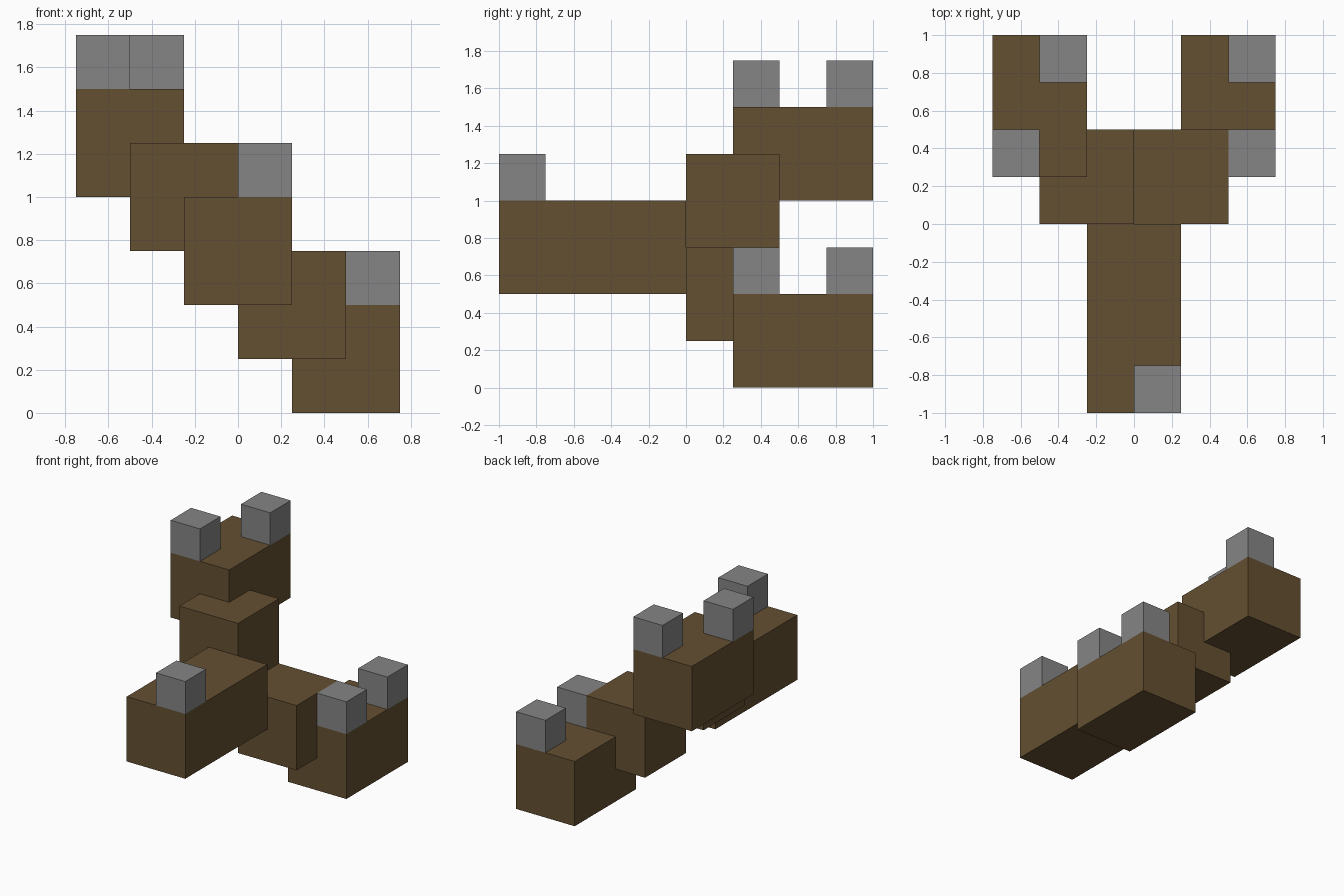
import bpy
import bmesh
from mathutils import Vector

default_cube = bpy.data.objects.get("Cube")
if default_cube:
    bpy.data.objects.remove(default_cube, do_unlink=True)


def make_material(name, color):
    mat = bpy.data.materials.new(name)
    mat.use_nodes = True
    mat.diffuse_color = color
    mat.node_tree.nodes["Principled BSDF"].inputs["Base Color"].default_value = color
    return mat


brown = make_material("bark_brown", (0.130, 0.080, 0.032, 1))
grey = make_material("stone_grey", (0.235, 0.235, 0.235, 1))


def box(name, corner, size, mat):
    """Flat-sided box from its lowest corner and its size."""
    bm = bmesh.new()
    bmesh.ops.create_cube(bm, size=1)
    for v in bm.verts:
        v.co = Vector(s * (c + 0.5) for c, s in zip(v.co, size))
    mesh = bpy.data.meshes.new(name)
    bm.to_mesh(mesh)
    bm.free()
    mesh.materials.append(mat)
    obj = bpy.data.objects.new(name, mesh)
    obj.location = corner
    bpy.context.collection.objects.link(obj)
    return obj


W = 0.5    # beam thickness
K = 0.25   # knob size and step between beams


def knob(name, x, y, z):
    box(name, (x, y, z), (K, K, K), grey)


# Front beam with its single knob
box("front_beam", (-K, -1, W), (W, 1, W), brown)
knob("front_knob", 0, -1, 2 * W)

# Stepped branches: the right one climbs, the left one descends
for side, x, z in (("right", -W, 3 * K), ("left", 0, K)):
    direction = -1 if side == "right" else 1
    box(side + "_joint", (x, 0, z), (W, W, W), brown)
    arm_x = x + direction * K
    arm_z = z - direction * K
    box(side + "_arm", (arm_x, K, arm_z), (W, 3 * K, W), brown)
    # Front knob sits on the outer half of the arm, back knob on its left half
    front_x = arm_x if side == "right" else arm_x + K
    knob(side + "_arm_front_knob", front_x, K, arm_z + W)
    knob(side + "_arm_back_knob", arm_x + K, 3 * K, arm_z + W)
